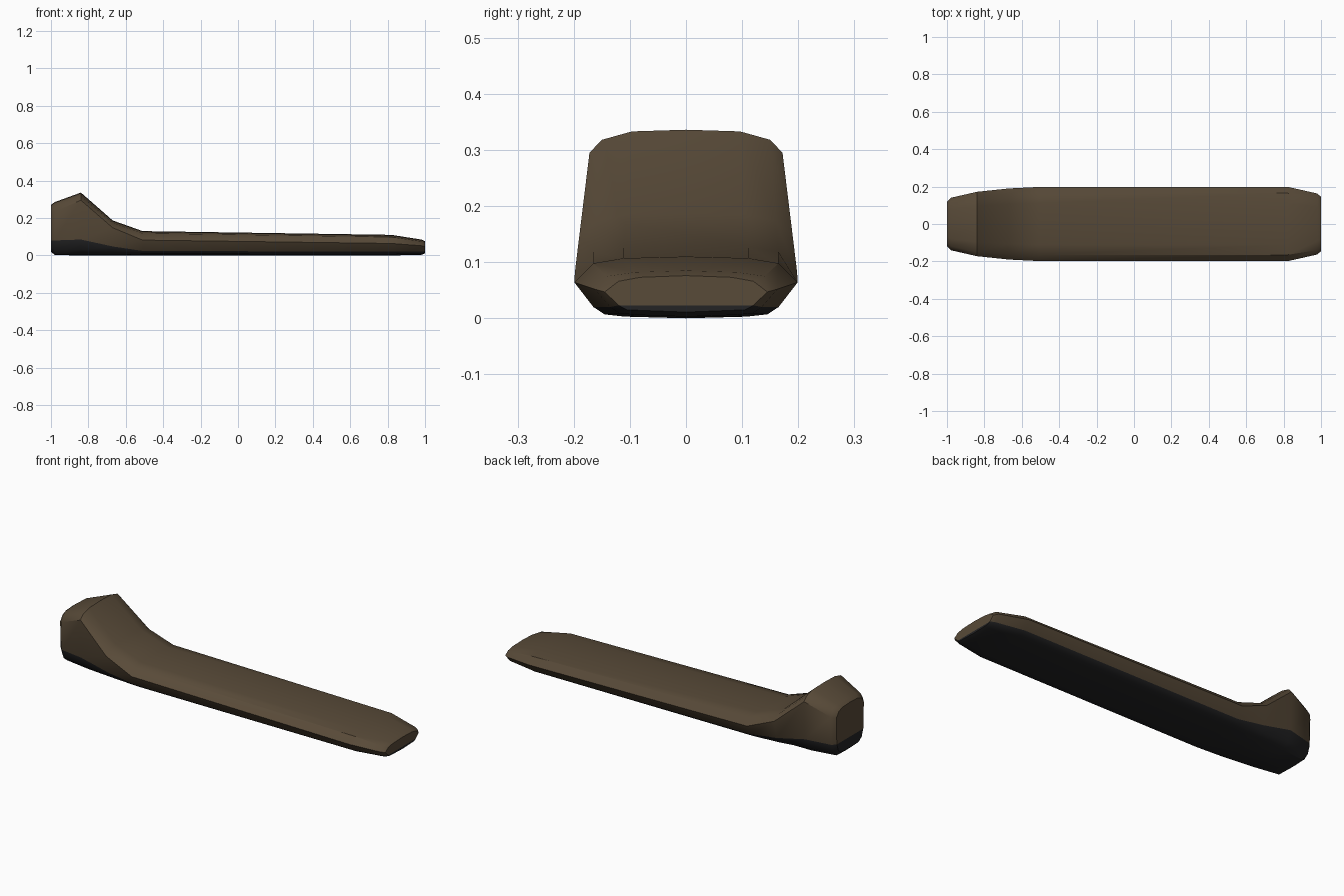
import bpy, bmesh, math

if "Cube" in bpy.data.objects:
    bpy.data.objects.remove(bpy.data.objects["Cube"])

def material(name, rgb):
    m = bpy.data.materials.new(name)
    m.diffuse_color = (*rgb, 1)
    m.use_nodes = True
    m.node_tree.nodes["Principled BSDF"].inputs["Base Color"].default_value = m.diffuse_color
    return m

brown = material("brown_grip", (0.098, 0.069, 0.040))
black = material("black_underside", (0.017, 0.017, 0.018))

# Stations along the length: x, half width, top z, shoulder y, shoulder drop,
# widest z, colour seam y, colour seam z, bottom z
stations = [
    (-1.00, 0.120, 0.270, 0.098, 0.015, 0.225, 0.115, 0.080, 0.020),
    (-0.98, 0.140, 0.285, 0.118, 0.015, 0.235, 0.135, 0.080, 0.002),
    (-0.84, 0.172, 0.336, 0.150, 0.018, 0.295, 0.165, 0.085, 0.000),
    (-0.67, 0.190, 0.187, 0.160, 0.013, 0.148, 0.168, 0.048, 0.000),
    (-0.51, 0.198, 0.130, 0.165, 0.012, 0.082, 0.166, 0.024, 0.000),
    (0.82, 0.199, 0.110, 0.165, 0.012, 0.064, 0.165, 0.020, 0.000),
    (0.98, 0.163, 0.085, 0.140, 0.010, 0.052, 0.135, 0.020, 0.003),
    (1.00, 0.145, 0.076, 0.120, 0.010, 0.047, 0.120, 0.023, 0.011),
]

def half_section(s):
    x, w, top, sh, drop, wz, sy, sz, bot = s
    low = bot + 0.35 * (sz - bot)
    return [(0, top), (0.56 * w, top - 0.003), (sh, top - drop), (w, wz),
            (sy, sz), (0.88 * sy, low), (0.66 * sy, bot + 0.003), (0, bot)]

# Body: one loft through the stations, dark below the seam
bm = bmesh.new()
rings = []
for s in stations:
    half = half_section(s)
    pts = half + [(-y, z) for y, z in half[-2:0:-1]]
    rings.append([bm.verts.new((s[0], y, z)) for y, z in pts])
n = len(rings[0])
for a, b in zip(rings, rings[1:]):
    for k in range(n):
        f = bm.faces.new((a[k], b[k], b[(k + 1) % n], a[(k + 1) % n]))
        f.material_index = 1 if 4 <= k < 10 else 0

# End caps in rows so the seam carries across them
for r in (rings[0], rings[-1]):
    bm.faces.new((r[0], r[1], r[n - 1]))
    for k in range(1, 6):
        f = bm.faces.new((r[k], r[k + 1], r[n - k - 1], r[n - k]))
        f.material_index = 1 if k >= 4 else 0
    bm.faces.new((r[6], r[7], r[8])).material_index = 1
bmesh.ops.recalc_face_normals(bm, faces=bm.faces)

me = bpy.data.meshes.new("handle_body")
bm.to_mesh(me)
bm.free()
ob = bpy.data.objects.new("handle_body", me)
bpy.context.collection.objects.link(ob)
me.materials.append(brown)
me.materials.append(black)
bpy.context.view_layer.objects.active = ob
ob.select_set(True)
bpy.ops.object.shade_smooth_by_angle(angle=math.radians(35))
